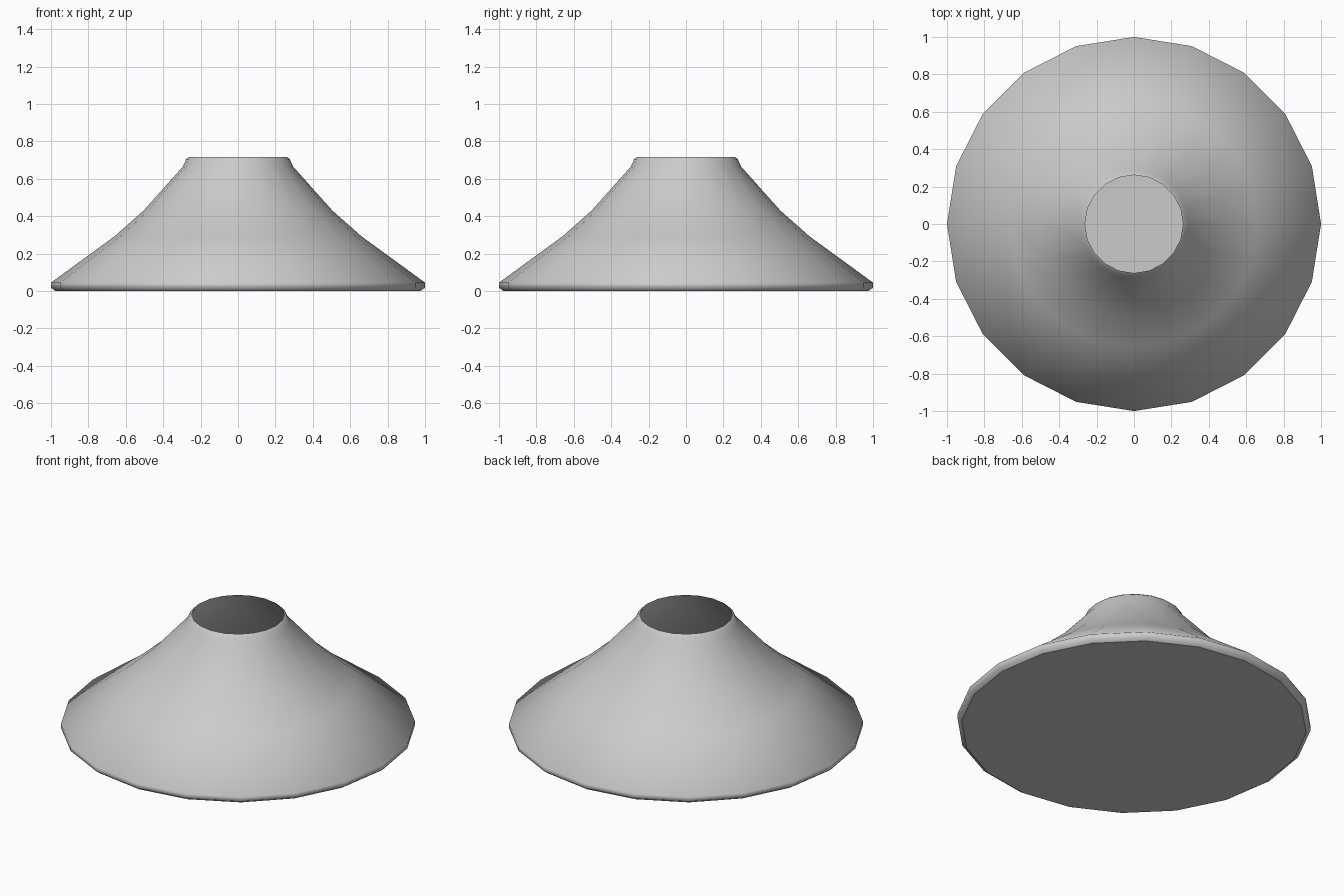
import bpy, bmesh
from math import cos, sin, pi

if "Cube" in bpy.data.objects:
    bpy.data.objects.remove(bpy.data.objects["Cube"])

SIDES = 20
# Flared profile from base rim up to the open neck: (radius, height)
PROFILE = [(0.975, 0.0), (1.0, 0.018), (1.0, 0.045), (0.66, 0.293), (0.505, 0.43),
           (0.295, 0.665), (0.277, 0.705), (0.262, 0.717)]

bm = bmesh.new()
rings = [[bm.verts.new((r * cos(2 * pi * i / SIDES), r * sin(2 * pi * i / SIDES), z))
          for i in range(SIDES)] for r, z in PROFILE]

# Smooth flared wall, open at the top
for low, high in zip(rings, rings[1:]):
    for i in range(SIDES):
        j = (i + 1) % SIDES
        bm.faces.new((low[i], low[j], high[j], high[i])).smooth = True

# Flat closed base
base = bm.faces.new(rings[0][::-1])
base.smooth = False

mesh = bpy.data.meshes.new("flared_base")
bm.to_mesh(mesh)
bm.free()
obj = bpy.data.objects.new("flared_base", mesh)
bpy.context.collection.objects.link(obj)
